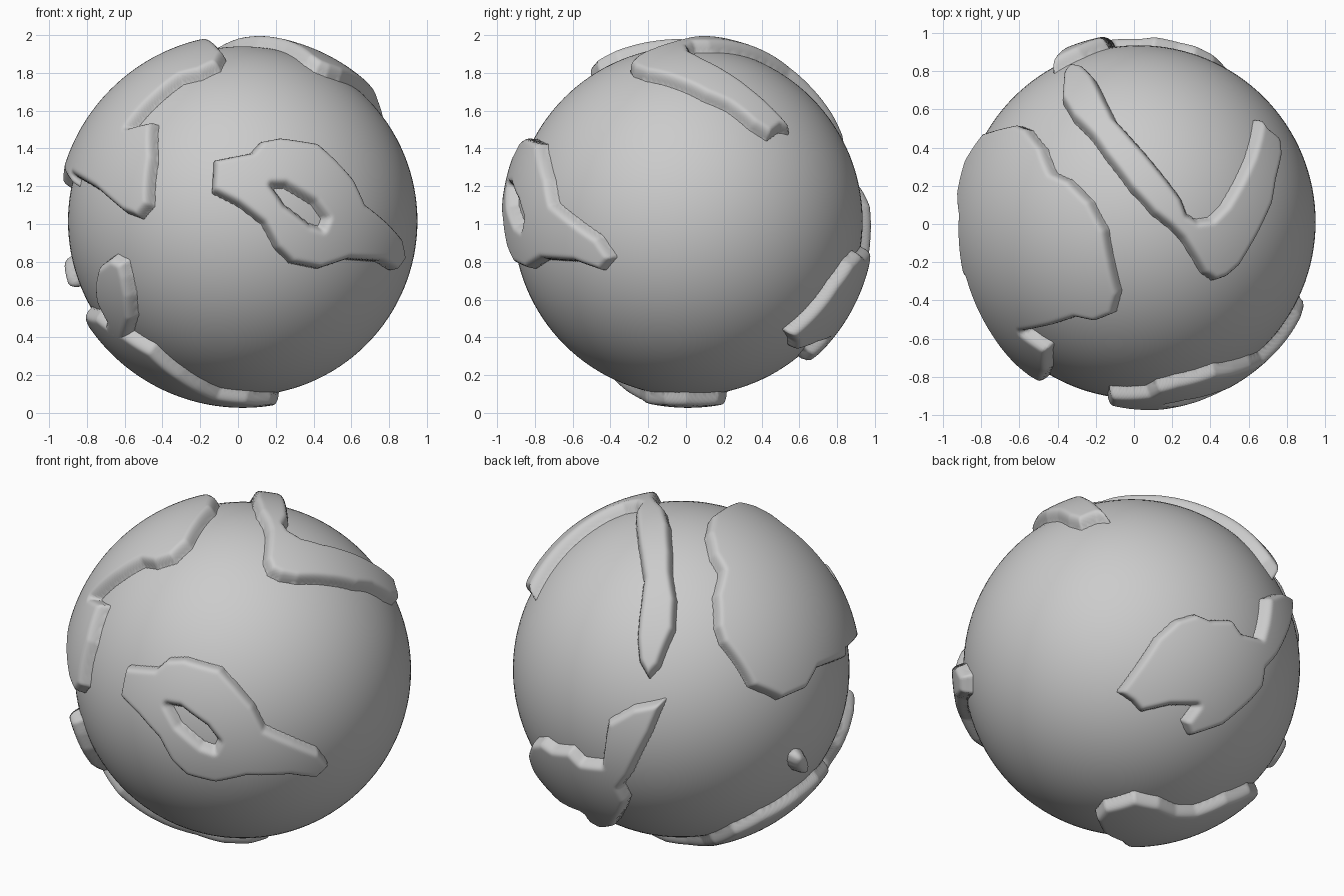
import bpy, math
from mathutils import Vector

if "Cube" in bpy.data.objects:
    bpy.data.objects.remove(bpy.data.objects["Cube"])

C = Vector((0.025, 0.01, 1.015))   # globe centre
SEA, EDGE, TOP = 0.925, 0.96, 0.988
STEP = 0.011


def angled(right_x, right_y, elev):
    """View axes (right, up, towards viewer) for a tilted view."""
    r = Vector((right_x, right_y, 0)).normalized()
    h = Vector((r.y, -r.x, 0))
    s, c = math.sin(math.radians(elev)), math.cos(math.radians(elev))
    return r, Vector((-h.x * s, -h.y * s, c)), h * c + Vector((0, 0, s)), False


X, Y, Z = Vector((1, 0, 0)), Vector((0, 1, 0)), Vector((0, 0, 1))
VIEWS = {
    "front": (X, Z, -Y, True),
    "top": (X, Y, Z, True),
    "under": (X, Y, -Z, True),
    "back_left": angled(-0.819, -0.574, 25),
    "back_right": angled(-0.766, 0.643, -30),
}


def on_globe(view, pts):
    """Lift flat outline points of one view onto the globe, as directions."""
    r, u, d, world = VIEWS[view]
    out = []
    for a, b in pts:
        if world:
            a, b = a - C.dot(r), b - C.dot(u)
        w = math.sqrt(max(0, EDGE ** 2 - a * a - b * b))
        out.append((r * a + u * b + d * w).normalized())
    return out


def signed_distance(x, y, poly):
    best, inside = 1e9, False
    x1, y1 = poly[-1]
    for x2, y2 in poly:
        dx, dy = x2 - x1, y2 - y1
        t = max(0, min(1, ((x - x1) * dx + (y - y1) * dy) / (dx * dx + dy * dy + 1e-12)))
        best = min(best, (x - x1 - t * dx) ** 2 + (y - y1 - t * dy) ** 2)
        if (y1 > y) != (y2 > y) and x < x1 + (y - y1) * dx / dy:
            inside = not inside
        x1, y1 = x2, y2
    return math.sqrt(best) * (1 if inside else -1)


def land(name, outline, hole=None):
    """Raised plate with rounded rim, following the globe."""
    n = sum(outline, Vector()).normalized()
    a = n.orthogonal().normalized()
    b = n.cross(a)

    def flat(p):
        q = Vector((p.dot(a), p.dot(b)))
        return tuple(q.normalized() * n.angle(p) * EDGE)

    poly = [flat(p) for p in outline]
    gap = [flat(p) for p in hole] if hole else None
    xs, ys = [p[0] for p in poly], [p[1] for p in poly]
    x0, y0 = min(xs) - 0.04, min(ys) - 0.04
    nx = int((max(xs) + 0.04 - x0) / STEP) + 1
    ny = int((max(ys) + 0.04 - y0) / STEP) + 1
    dist, pos = [], []
    for j in range(ny):
        for i in range(nx):
            x, y = x0 + i * STEP, y0 + j * STEP
            d = signed_distance(x, y, poly)
            if gap:
                d = min(d, -signed_distance(x, y, gap))
            t = max(0, min(1, (d + 0.008) / 0.05))
            rad = SEA - 0.012 + (TOP - SEA + 0.012) * (1 - (1 - t) ** 2.6)
            ang = math.hypot(x, y) / EDGE
            side = (a * x + b * y).normalized()
            pos.append(C + (n * math.cos(ang) + side * math.sin(ang)) * rad)
            dist.append(d)
    verts, faces, index = [], [], {}
    for j in range(ny - 1):
        for i in range(nx - 1):
            q = [j * nx + i, j * nx + i + 1, (j + 1) * nx + i + 1, (j + 1) * nx + i]
            if max(dist[k] for k in q) < -0.008:
                continue
            for k in q:
                if k not in index:
                    index[k] = len(verts)
                    verts.append(pos[k])
            faces.append([index[k] for k in q])
    me = bpy.data.meshes.new(name)
    me.from_pydata(verts, [], faces)
    me.shade_smooth()
    ob = bpy.data.objects.new(name, me)
    bpy.context.collection.objects.link(ob)


# Smooth globe
bpy.ops.mesh.primitive_uv_sphere_add(segments=128, ring_count=64, radius=SEA, location=C)
bpy.context.object.name = "ocean_globe"
bpy.ops.object.shade_smooth()

# Front landmass with an inland gap
land("front_land", on_globe("front", [
    (-.14, 1.17), (-.13, 1.34), (.07, 1.38), (.12, 1.44), (.22, 1.46), (.42, 1.43),
    (.52, 1.34), (.61, 1.24), (.67, 1.11), (.78, 1.02), (.86, .93), (.88, .82),
    (.83, .75), (.75, .80), (.58, .81), (.43, .76), (.28, .79), (.20, .87),
    (.13, 1.0), (.0, 1.1)]),
    on_globe("front", [(.18, 1.20), (.25, 1.20), (.40, 1.11), (.46, 1.03), (.44, .98),
                       (.38, 1.0), (.25, 1.1)]))

# Large landmass on the upper left
land("left_land",
     on_globe("top", [
         (-.55, .50), (-.47, .40), (-.42, .27), (-.33, .23), (-.22, .12), (-.14, -.03),
         (-.11, -.2), (-.07, -.36), (-.1, -.47), (-.2, -.51), (-.3, -.49),
         (-.42, -.53), (-.57, -.56)])
     + on_globe("front", [
         (-.44, 1.54), (-.44, 1.35), (-.46, 1.1), (-.52, 1.03), (-.6, 1.06),
         (-.74, 1.18), (-.86, 1.25)])
     + on_globe("back_left", [
         (.90, .06), (.74, 0), (.68, -.11), (.54, -.17), (.38, -.10), (.22, .14)]))

# Bent strip over the top
land("top_land", on_globe("top", [
    (-.37, .78), (-.33, .83), (-.26, .82), (-.21, .77), (-.15, .65), (-.1, .55), (0, .44),
    (.12, .3), (.25, .13), (.28, .05), (.33, .02), (.40, .03), (.47, .1), (.54, .22),
    (.6, .35), (.63, .45), (.65, .56), (.69, .5), (.76, .44), (.77, .35), (.74, .22),
    (.72, .1), (.65, -.05), (.55, -.22), (.48, -.28), (.42, -.30), (.36, -.26),
    (.25, -.08), (.19, -.02), (.1, .05), (-.02, .18), (-.15, .35), (-.22, .45),
    (-.32, .55), (-.38, .65)]))

# Back landmass with an upward arm
land("back_land", on_globe("back_right", [
    (-.08, -.137), (0, -.03), (.13, .165), (.24, .264), (.35, .297), (.43, .264),
    (.55, .264), (.6, .19), (.695, .165), (.717, .247), (.733, .385), (.805, .412),
    (.87, .374), (.87, .247), (.79, .055), (.733, -.01), (.717, -.11), (.65, -.19),
    (.497, -.32), (.32, -.38), (.283, -.30), (.35, -.21), (.21, -.21), (.05, -.247),
    (0, -.19)]))

# Bottom landmass and its arm
land("bottom_land", on_globe("under", [
    (.22, 0), (.15, .18), (0, .22), (-.14, .2), (-.26, .22), (-.39, .32), (-.55, .34),
    (-.68, .25), (-.78, .05), (-.8, -.12), (-.74, -.3), (-.6, -.43), (-.45, -.48),
    (-.3, -.4), (-.2, -.33), (-.1, -.25), (.05, -.22), (.18, -.12)]))
land("bottom_land_arm", on_globe("front", [
    (-.58, .38), (-.55, .5), (-.56, .62), (-.58, .72), (-.6, .8), (-.66, .83), (-.73, .78),
    (-.75, .68), (-.74, .6), (-.69, .5), (-.7, .4)]))

# Small island on the left
land("small_island", on_globe("back_left", [
    (.654 + .045 * math.cos(k * math.pi / 6), -.516 + .06 * math.sin(k * math.pi / 6))
    for k in range(12)]))
